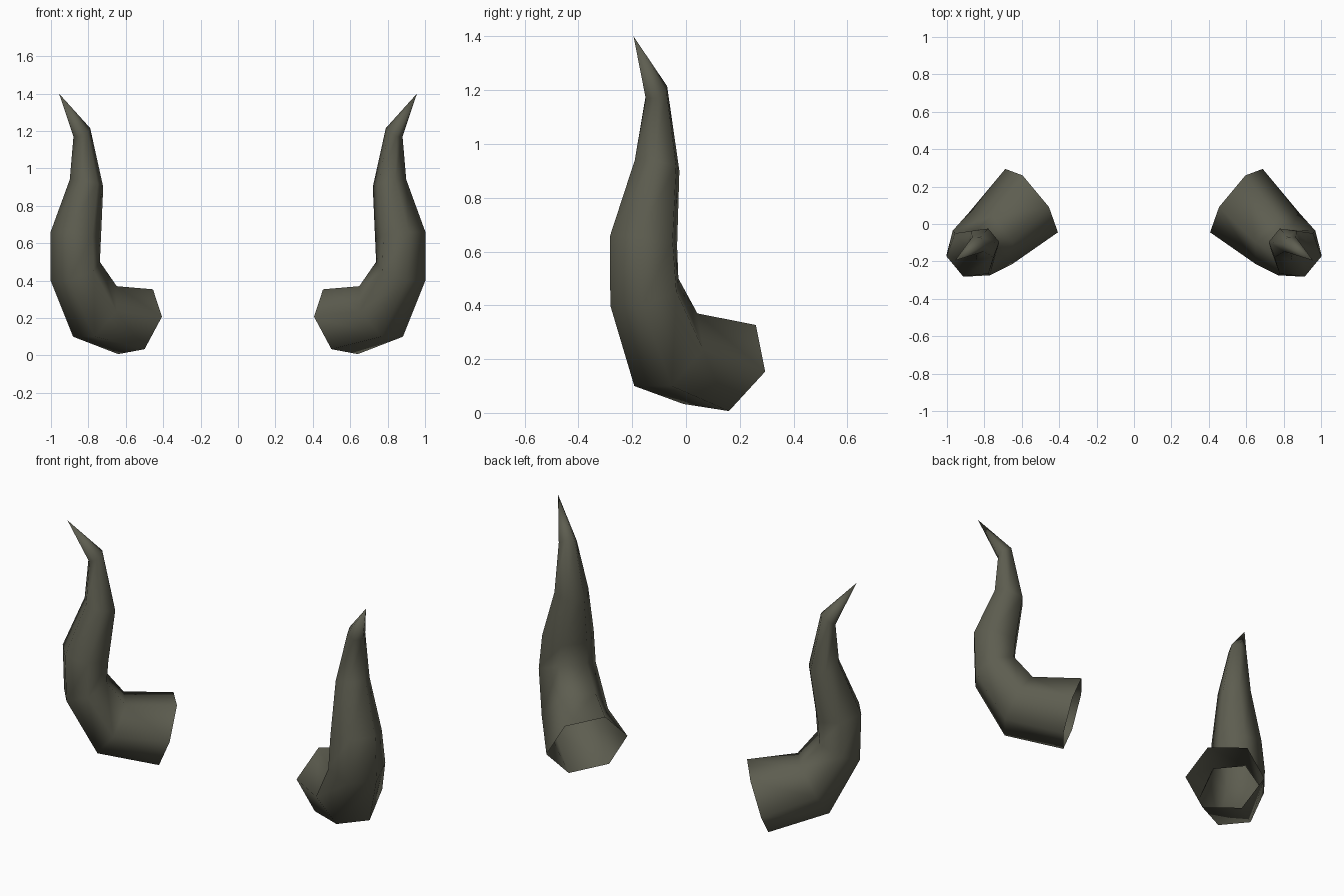
import bpy
from mathutils import Vector

cube = bpy.data.objects.get("Cube")
if cube:
    bpy.data.objects.remove(cube, do_unlink=True)

# Horn colour
mat = bpy.data.materials.new("dark_olive_horn")
mat.use_nodes = True
colour = (0.11, 0.11, 0.08, 1)
mat.diffuse_color = colour
bsdf = mat.node_tree.nodes["Principled BSDF"]
bsdf.inputs["Base Color"].default_value = colour
bsdf.inputs["Roughness"].default_value = 0.8

# Hexagonal sections: middle of inner edge, middle of outer edge, radius
SECTIONS = [
    ((.525, .175, .34), (.57, .075, .02), .22),
    ((.706, -.027, .37), (.824, -.123, .10), .18),
    ((.788, -.088, .50), (.952, -.222, .40), .155),
    ((.778, -.087, .62), (.957, -.228, .66), .14),
    ((.75, -.06, .90), (.87, -.155, .94), .092),
    ((.806, -.089, 1.215), (.864, -.131, 1.17), .049),
]
TIP = Vector((.957, -.195, 1.40))


def section(inner, outer, radius, across):
    a, b = Vector(inner), Vector(outer)
    w = across * radius
    mid = (a + b) / 2
    return [a - w / 2, a + w / 2, mid + w, b + w / 2, b - w / 2, mid - w]


def horn(name, side):
    # Loft the sections, open at the base and closed to a point
    verts, faces = [], []
    for i, (inner, outer, radius) in enumerate(SECTIONS):
        across = Vector((.64, .77, -.12 if i == 0 else 0))
        verts += section(inner, outer, radius, across)
    tip = len(verts)
    verts.append(TIP)
    for start in range(0, tip, 6):
        for k in range(6):
            p, q = start + k, start + (k + 1) % 6
            faces.append((p, q, q + 6, p + 6) if start + 6 < tip else (p, q, tip))
    verts = [(side * v.x, v.y, v.z) for v in verts]
    if side > 0:
        faces = [f[::-1] for f in faces]
    mesh = bpy.data.meshes.new(name)
    mesh.from_pydata(verts, [], faces)
    mesh.materials.append(mat)
    for poly in mesh.polygons:
        poly.use_smooth = True
    mesh.update()
    obj = bpy.data.objects.new(name, mesh)
    bpy.context.scene.collection.objects.link(obj)


horn("left_horn", 1)
horn("right_horn", -1)
